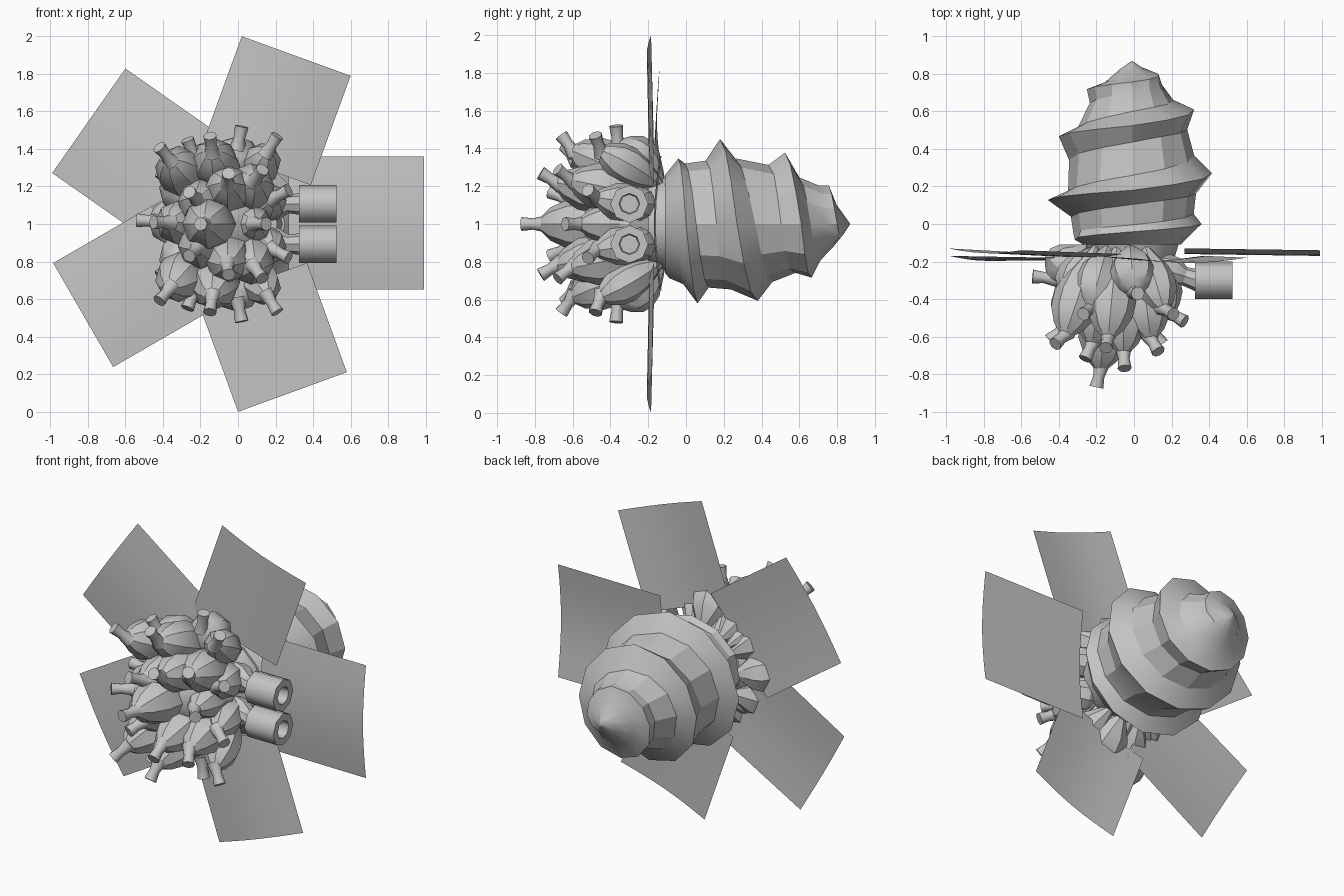
import bpy, bmesh, math
from mathutils import Vector

if "Cube" in bpy.data.objects:
    bpy.data.objects.remove(bpy.data.objects["Cube"])

grey = bpy.data.materials.new("plain grey")
grey.diffuse_color = (0.55, 0.55, 0.55, 1)
grey.use_nodes = True
grey.node_tree.nodes["Principled BSDF"].inputs["Base Color"].default_value = grey.diffuse_color


def finish(name, bm, angle=30):
    bmesh.ops.remove_doubles(bm, verts=bm.verts, dist=0.0005)
    bmesh.ops.recalc_face_normals(bm, faces=bm.faces)
    me = bpy.data.meshes.new(name)
    bm.to_mesh(me)
    bm.free()
    me.materials.append(grey)
    me.shade_smooth()
    me.set_sharp_from_angle(angle=math.radians(angle))
    ob = bpy.data.objects.new(name, me)
    bpy.context.collection.objects.link(ob)
    return ob


def lathe(name, a, b, profile, sides, angle=30):
    """Turn a (distance, radius) profile around the line from a to b."""
    a, b = Vector(a), Vector(b)
    d = (b - a).normalized()
    u = d.cross(Vector((0, 0, 1)) if abs(d.z) < 0.9 else Vector((1, 0, 0))).normalized()
    v = d.cross(u)
    bm = bmesh.new()
    rings = []
    for dist, r in profile:
        rings.append([bm.verts.new(a + d * dist + r * (u * math.cos(t) + v * math.sin(t)))
                      for t in (2 * math.pi * i / sides for i in range(sides))])
    for p, q in zip(rings, rings[1:]):
        for i in range(sides):
            j = (i + 1) % sides
            bm.faces.new((p[i], p[j], q[j], q[i]))
    bm.faces.new(rings[0])
    bm.faces.new(rings[-1])
    return finish(name, bm, angle)


def lookup(table, y):
    if y <= table[0][0]:
        return table[0][1]
    for (y0, r0), (y1, r1) in zip(table, table[1:]):
        if y <= y1:
            return r0 + (r1 - r0) * (y - y0) / (y1 - y0)
    return table[-1][1]


# Spiral shell: a helical ridge wound around the y axis, tightening at both ends
WARP = [(-0.3, -0.11), (-0.2, -0.06), (-0.075, 0.0), (0.01, 0.06), (0.1, 0.13), (0.184, 0.18),
        (0.27, 0.27), (0.356, 0.38), (0.44, 0.465), (0.53, 0.525), (0.615, 0.61),
        (0.7, 0.665), (0.79, 0.72), (0.87, 0.755), (0.96, 0.8), (1.06, 0.84), (1.16, 0.87)]
VALLEY = [(-0.11, 0.26), (-0.07, 0.31), (0.1, 0.335), (0.28, 0.35), (0.41, 0.32),
          (0.5, 0.295), (0.56, 0.27), (0.62, 0.235), (0.7, 0.205), (0.76, 0.14),
          (0.8, 0.1), (0.87, 0.0)]
RIDGE = [(-0.11, 0.26), (-0.07, 0.33), (0.0, 0.37), (0.06, 0.42), (0.13, 0.45), (0.18, 0.45),
         (0.27, 0.425), (0.39, 0.405), (0.47, 0.39), (0.52, 0.38), (0.62, 0.325), (0.67, 0.28),
         (0.72, 0.24), (0.76, 0.2), (0.8, 0.14), (0.83, 0.06), (0.87, 0.0)]
N, PITCH = 12, 0.345
PHASES = [(0.0, RIDGE), (0.22, VALLEY), (0.66, VALLEY)]
bm = bmesh.new()
grid = {}
for k in range(-4 * N, 4 * N):
    a = -2 * math.pi * k / N
    for j, (t, table) in enumerate(PHASES):
        y = lookup(WARP, 0.27 + PITCH * (k / N + t))
        r = lookup(table, y)
        grid[k, j] = bm.verts.new((-0.01 + r * math.cos(a), y, 1 + r * math.sin(a)))
for k in range(-4 * N, 3 * N - 1):
    rows = [(k, 0), (k, 1), (k, 2), (k + N, 0)]
    for (k0, j0), (k1, j1) in zip(rows, rows[1:]):
        bm.faces.new((grid[k0, j0], grid[k0 + 1, j0], grid[k1 + 1, j1], grid[k1, j1]))
bmesh.ops.remove_doubles(bm, verts=bm.verts, dist=0.0005)
bmesh.ops.dissolve_degenerate(bm, edges=bm.edges, dist=0.0005)
bmesh.ops.delete(bm, geom=[v for v in bm.verts if not v.link_faces], context='VERTS')
bmesh.ops.holes_fill(bm, edges=[e for e in bm.edges if e.is_boundary], sides=0)
finish("spiral_shell", bm, 25)

# Neck joining shell and pod cluster, and the core behind the pods
lathe("neck", (-0.01, -0.2, 1), (-0.01, -0.1, 1), [(0, 0.22), (0.1, 0.25)], 12)
lathe("pod_core", (-0.08, -0.17, 1), (-0.12, -0.55, 1),
      [(0, 0.2), (0.1, 0.27), (0.2, 0.27), (0.3, 0.2), (0.36, 0.1)], 12)


# Square panels: outer edge midpoint, radial angle, width, y at outer edge sides and inner side
def panel(name, mid, deg, width, y_a, y_b, y_in, arch, length=0.62):
    a = math.radians(deg)
    rad, tan = Vector((math.cos(a), math.sin(a))), Vector((-math.sin(a), math.cos(a)))
    bm = bmesh.new()
    steps = 6
    vs = []
    for i in range(2):
        for j in range(steps + 1):
            s = j / steps
            p = Vector(mid) - rad * length * i + tan * width * (s - 0.5)
            y = (y_a + (y_b - y_a) * s) if i == 0 else y_in
            vs.append(bm.verts.new((p.x, y + arch * math.sin(math.pi * s), p.y)))
    for j in range(steps):
        bm.faces.new((vs[j], vs[j + 1], vs[steps + 2 + j], vs[steps + 1 + j]))
    finish(name, bm)


panel("panel_right", (0.99, 1.005), 0, 0.71, -0.14, -0.14, -0.13, -0.03, 0.72)
panel("panel_top", (0.31, 1.895), 70, 0.617, -0.18, -0.185, -0.17, -0.025)
panel("panel_upper_left", (-0.795, 1.55), 145, 0.68, -0.14, -0.13, -0.16, -0.02, 0.66)
panel("panel_lower_left", (-0.825, 0.515), 210, 0.64, -0.17, -0.19, -0.18, -0.015, 0.66)
panel("panel_bottom", (0.29, 0.105), 290, 0.617, -0.185, -0.18, -0.17, -0.025)


# Pods: rounded bodies, each with a short flared stub that leans outward
def pod(name, tip, fat=0.13):
    tip = Vector(tip)
    out = (tip - Vector((-0.08, -0.32, 1))).normalized()
    end = tip - out * 0.1
    base = Vector((-0.05 + 0.42 * (tip.x + 0.05), -0.12, 1 + 0.42 * (tip.z - 1)))
    n = (end - base).length
    lathe(name, base, end,
          [(0, 0.015), (0.15 * n, 0.42 * fat), (0.38 * n, 0.85 * fat), (0.58 * n, fat),
           (0.76 * n, 0.93 * fat), (0.92 * n, 0.6 * fat), (n + 0.01, 0.025)], 8)
    lathe(name + "_stub", end - out * 0.03, tip, [(0, 0.045), (0.07, 0.03), (0.13, 0.037)], 8, 50)


PAIRED = [(-0.05, -0.77, 1.27), (-0.42, -0.64, 1.41), (0.13, -0.68, 1.29),
          (0.02, -0.37, 1.52), (0.21, -0.48, 1.47), (-0.15, -0.66, 1.47),
          (0.27, -0.52, 1.18), (-0.26, -0.72, 1.17), (-0.42, -0.43, 1.28),
          (-0.27, -0.48, 1.45)]
for i, (x, y, z) in enumerate(PAIRED):
    fat = 0.105 if x > 0.2 else 0.13
    pod(f"pod_upper_{i + 1}", (x, y, z), fat)
    pod(f"pod_lower_{i + 1}", (x, y, 2 - z), fat)
pod("pod_centre", (-0.2, -0.87, 1.0), 0.145)
pod("pod_right", (0.15, -0.64, 1.0), 0.11)
pod("pod_left", (-0.54, -0.28, 1.02), 0.12)
pod("pod_left_front", (-0.45, -0.62, 1.01), 0.12)

# Twin open tubes on the right, each on a tapering arm
for side, z in (("upper", 1.107), ("lower", 0.893)):
    lathe("tube_" + side, (0.325, -0.3, z), (0.525, -0.3, z),
          [(0, 0.1), (0.2, 0.1), (0.2, 0.055), (0.09, 0.05)], 8, 50)
    lathe("tube_arm_" + side, (0.08, -0.22, z), (0.34, -0.3, z),
          [(0, 0.04), (0.08, 0.09), (0.14, 0.085), (0.2, 0.05), (0.28, 0.06)], 8)
